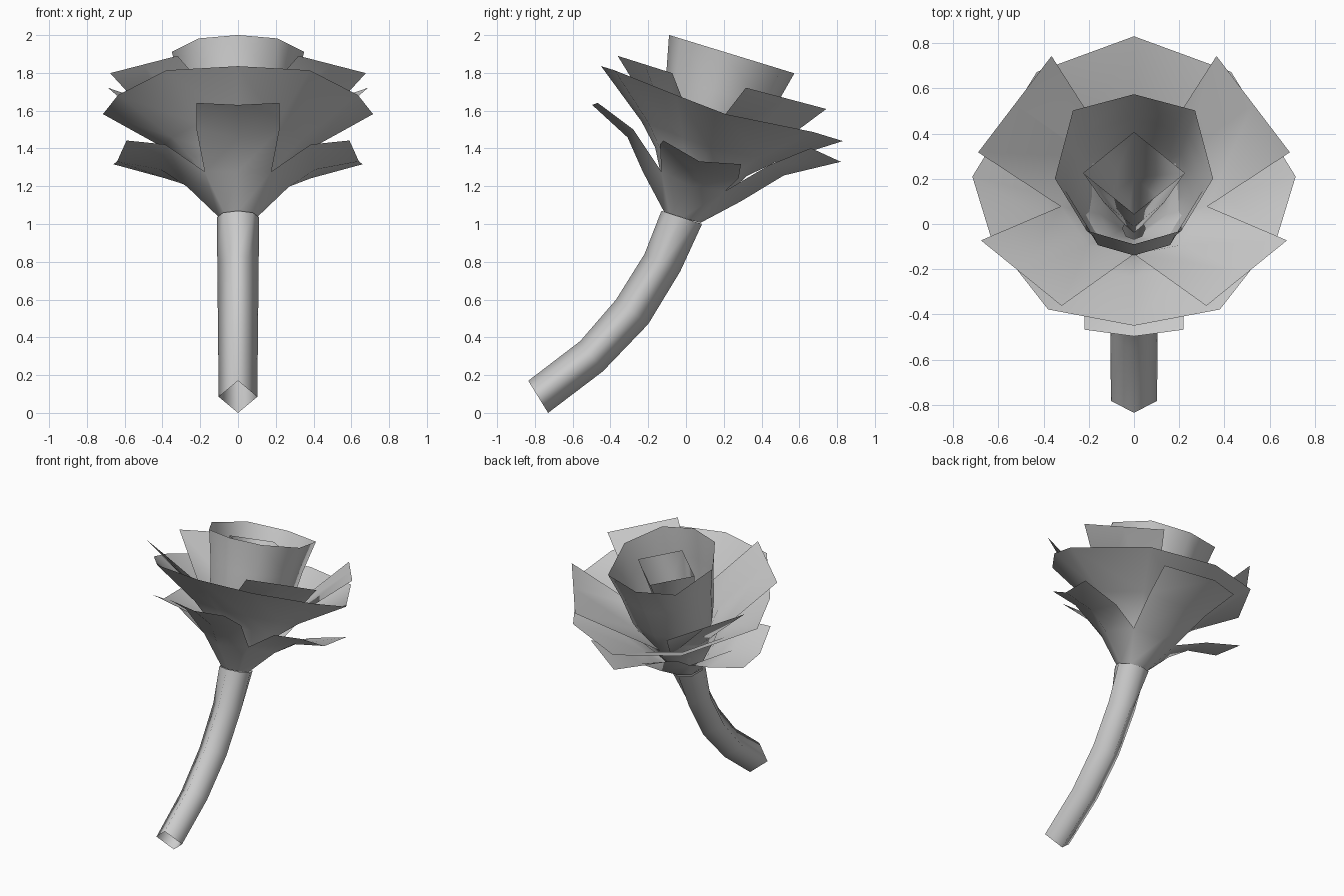
import bpy, bmesh, math
from mathutils import Matrix, Vector

if "Cube" in bpy.data.objects:
    bpy.data.objects.remove(bpy.data.objects["Cube"])

# Flower head frame: base of the bloom, tilted towards +y
HEAD = Matrix.Translation((0, -0.02, 1.035)) @ Matrix.Rotation(math.radians(-17), 4, 'X')


def build(name, lofts, frame=HEAD, angle=100):
    """Each loft is (rows of points, closed); neighbouring rows are bridged with quads."""
    bm = bmesh.new()
    for rows, closed in lofts:
        grid = [[bm.verts.new(frame @ Vector(p)) for p in row] for row in rows]
        n = len(grid[0])
        for a, b in zip(grid, grid[1:]):
            for i in range(n if closed else n - 1):
                j = (i + 1) % n
                bm.faces.new((a[i], a[j], b[j], b[i]))
    bmesh.ops.remove_doubles(bm, verts=bm.verts, dist=0.002)
    bmesh.ops.recalc_face_normals(bm, faces=bm.faces)
    mesh = bpy.data.meshes.new(name)
    bm.to_mesh(mesh)
    bm.free()
    ob = bpy.data.objects.new(name, mesh)
    bpy.context.collection.objects.link(ob)
    bpy.context.view_layer.objects.active = ob
    ob.select_set(True)
    bpy.ops.object.shade_smooth_by_angle(angle=math.radians(angle))
    ob.select_set(False)
    return ob


def polar(r, deg, w):
    a = math.radians(deg)
    return Vector((r * math.cos(a), r * math.sin(a), w))


def scaled_rings(rim, profile):
    """Rim points are (x, y, height offset); each profile entry is (scale, height)."""
    return [[(x * s, y * s, w + dz * s) for x, y, dz in rim] for s, w in profile]


def mirrored(half):
    """Close a half outline running from back to front over the x axis."""
    return half + [(-x, y, z) for x, y, z in half[-2:0:-1]]


# Stem: square tube following a bend, rounder at the top
front = [(-.835, .17), (-.56, .38), (-.37, .60), (-.22, .84), (-.13, 1.07)]
rear = [(-.73, .0), (-.44, .22), (-.20, .47), (-.03, .75), (.085, 1.0)]
rings = []
for k, (f, r) in enumerate(zip(front, rear)):
    f, r = Vector((0, *f)), Vector((0, *r))
    mid, half = (f + r) / 2, (f - r) / 2
    width = 0.102 + 0.0025 * k
    ring = []
    for i in range(8):
        a = i * math.pi / 4
        q = 1 if i % 2 == 0 or k == 4 else math.cos(math.pi / 4)
        ring.append(mid + half * math.cos(a) * q + Vector((width * math.sin(a) * q, 0, 0)))
    rings.append(ring)
build("stem", [(rings, True)], Matrix.Identity(4))

# Bud: four-sided open cone
bud = [(0, .19, 0), (.225, 0, 0), (0, -.19, 0), (-.225, 0, 0)]
build("bud", [(scaled_rings(bud, [(.15, .03), (.6, .4), (1, .84)]), True)])

# Inner cup: eight-sided goblet
cup = mirrored([(0, .345, 0), (.27, .27, 0), (.35, -.045, 0), (.21, -.286, 0), (0, -.349, 0)])
build("inner_petal_cup",
      [(scaled_rings(cup, [(.16, 0), (.52, .2), (.76, .46), (.86, .69), (1, .903)]), True)])

# Upper petals: four diagonal petals, deep notch at the back, shallower at sides and front
NOTCH = {0: polar(.325, -3, .39), 90: polar(.14, 90, .2),
         180: polar(.325, 183, .39), 270: polar(.25, 270, .43)}
inner = [NOTCH[i * 45] if i % 2 == 0 else polar(.29, i * 45, .42) for i in range(8)]
lofts = [([[polar(.05, i * 45, 0) for i in range(8)],
           [polar(.10 if i == 2 else .15, i * 45, .15 if i == 2 else .22) for i in range(8)],
           inner], True)]
back = (polar(.70, 10, .755), polar(.67, 57, .772))
fore = (polar(.66, 299, .718), polar(.73, 338, .715))
flip = Matrix.Diagonal((-1, 1, 1))
for k, (a, b) in ((0, back), (2, [flip @ p for p in back[::-1]]),
                  (4, [flip @ p for p in fore[::-1]]), (6, fore)):
    base = [inner[(k + i) % 8] for i in range(3)]
    lofts.append(([base, [a, (a + b) / 2, b]], False))
build("upper_petals", lofts)

# Outer cup: wide flaring bowl
bowl = mirrored([(0, .695, 0), (.43, .53, 0), (.715, .06, -.045),
                 (.635, -.22, -.025), (.38, -.57, .005), (0, -.645, .005)])
build("outer_petal_cup",
      [(scaled_rings(bowl, [(.13, 0), (.26, .17), (.38, .31), (.55, .42), (1, .635)]), True)])

# Lower petals: skirt with four petals on the axes
skirt = [[polar(.10, i * 45, 0) for i in range(8)],
         [polar(.25, i * 45, .2) if i % 2 else polar(.27, i * 45, .17) for i in range(8)]]
lofts = [(skirt, True)]
# turn, slant sign, then (half width, edge reach, edge height, centre reach, centre height,
# reach slant, height slant) for mid and tip
SIDE = ((.225, .385, .31, .41, .265, 0, -.025), (.215, .625, .36, .64, .31, .035, 0))
PETALS = [(0, 1, *SIDE), (180, -1, *SIDE),
          (90, 0, (.235, .36, .40, .45, .37, 0, 0), (.295, .545, .55, .717, .527, 0, 0)),
          (270, 0, (.22, .385, .37, .40, .32, 0, 0), (.22, .605, .449, .63, .43, 0, 0))]
for turn, sign, mid, tip in PETALS:
    rot = Matrix.Rotation(math.radians(turn), 3, 'Z')
    rows = [[polar(.25, turn - 45, .2), polar(.27, turn, .17), polar(.25, turn + 45, .2)]]
    for h, er, ew, cr, cw, sr, sw in (mid, tip):
        sr, sw = sr * sign, sw * sign
        rows.append([rot @ Vector(p) for p in
                     ((er - sr, -h, ew - sw), (cr, 0, cw), (er + sr, h, ew + sw))])
    lofts.append((rows, False))
build("lower_petals", lofts)
